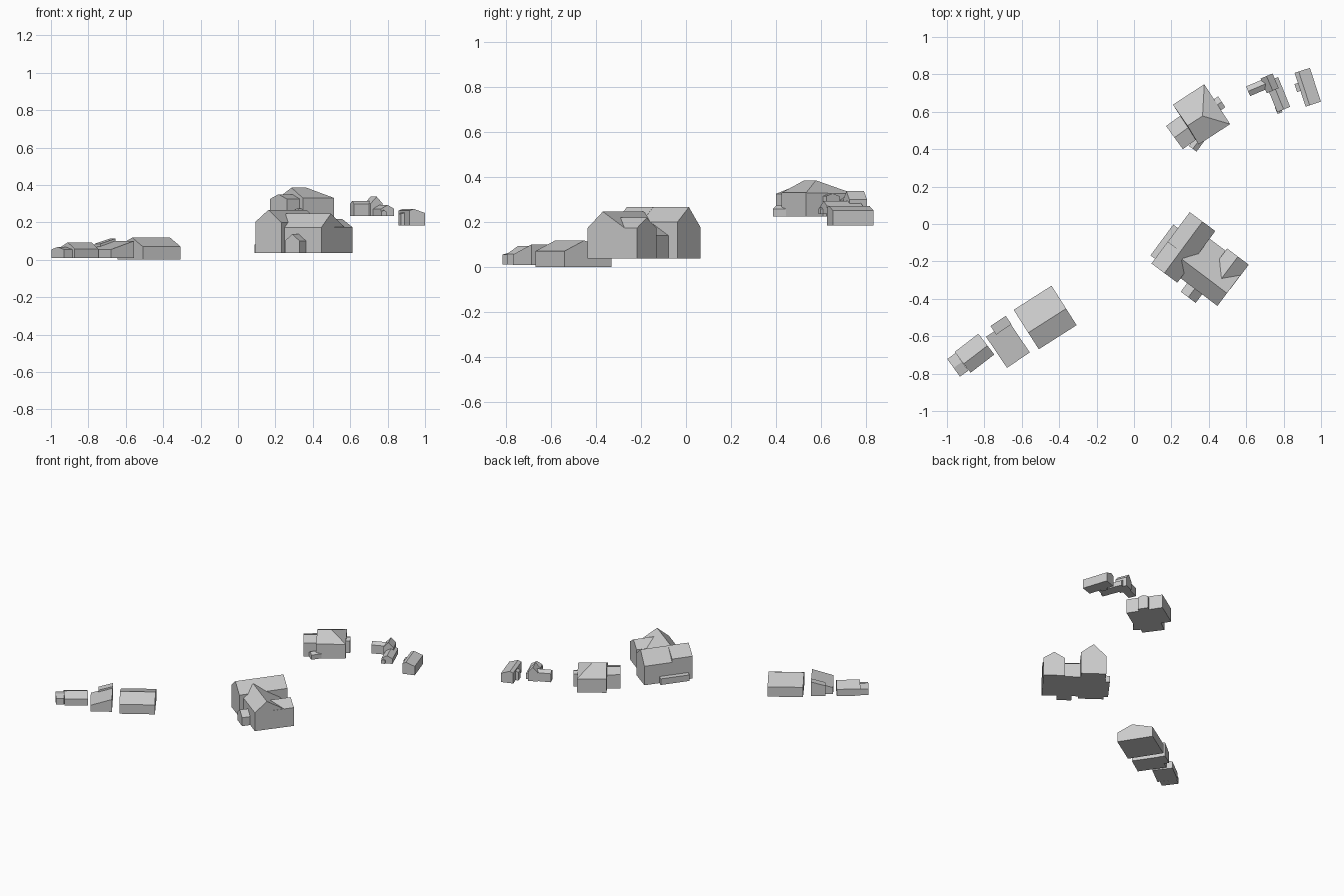
import bpy, bmesh
from math import radians, cos, sin
from mathutils import Vector

if "Cube" in bpy.data.objects:
    bpy.data.objects.remove(bpy.data.objects["Cube"])


def building(name, x, y, angle, length, width, base, eaves, ridge,
             offset=0.0, hips=(0.0, 0.0)):
    """Walls plus a pitched roof; ridge runs along the angle.
    eaves = (left, right) heights; offset moves the ridge sideways."""
    a = radians(angle)
    along, side = Vector((cos(a), sin(a), 0)), Vector((-sin(a), cos(a), 0))
    centre = Vector((x, y, 0))
    bm = bmesh.new()

    def vert(u, v, z):
        return bm.verts.new(centre + along * u + side * v + Vector((0, 0, z)))

    l, w = length / 2, width / 2
    plan = [(-l, -w), (l, -w), (l, w), (-l, w)]
    low = [vert(u, v, base) for u, v in plan]
    top = [vert(u, v, eaves[0] if v > 0 else eaves[1]) for u, v in plan]
    r0 = vert(-l + hips[0], offset, ridge)
    r1 = vert(l - hips[1], offset, ridge)
    bm.faces.new(low[::-1])
    for i in range(4):
        j = (i + 1) % 4
        bm.faces.new((low[i], low[j], top[j], top[i]))
    bm.faces.new((top[0], top[1], r1, r0))
    bm.faces.new((top[2], top[3], r0, r1))
    bm.faces.new((top[1], top[2], r1))
    bm.faces.new((top[3], top[0], r0))
    bmesh.ops.remove_doubles(bm, verts=bm.verts, dist=0.0005)
    bmesh.ops.recalc_face_normals(bm, faces=bm.faces)
    mesh = bpy.data.meshes.new(name)
    bm.to_mesh(mesh)
    bm.free()
    obj = bpy.data.objects.new(name, mesh)
    bpy.context.collection.objects.link(obj)


# Row of three low buildings at the front left
building("row_barn", -.475, -.50, 32.5, .24, .25, 0, (.073, .070), .118, -.02)
building("row_shed", -.674, -.645, 124, .20, .147, .008, (.055, .10), .10, -.0735)
building("row_shed_back", -.711, -.541, 124, .055, .098, .008, (.085, .113), .113, -.049)
building("row_cottage", -.853, -.691, 37.5, .16, .14, .01, (.060, .058), .093, -.01)
building("row_cottage_lean_to", -.942, -.753, 36, .055, .116, .01, (.055, .055), .068)

# Large central house
building("house_back_wing", .2645, -.1245, 53.5, .342, .17, .037, (.178, .20), .266)
building("house_raised_eave", .206, -.204, 53.5, .146, .172, .037, (.203, .20), .2665)
building("house_rear_bay", .174, -.104, 53.5, .205, .062, .037, (.082, .09), .09, -.031)
building("house_front_wing", .405, -.243, -37, .30, .262, .037, (.14, .173), .246, -.046)
building("house_dormer_wing", .507, -.239, 53, .162, .144, .037, (.173, .173), .219)
building("house_porch", .326, -.344, 53, .12, .10, .037, (.10, .10), .137)

# Hipped house behind it
building("villa_main", .361, .586, 33, .20, .254, .224, (.325, .33), .385, -.01, (.004, .10))
building("villa_left_wing", .273, .503, 36, .14, .153, .224, (.325, .325), .35)
building("villa_side_bay", .446, .638, 33, .055, .07, .224, (.315, .315), .327)
building("villa_porch", .335, .43, 54, .07, .05, .224, (.258, .258), .274)

# L-shaped cottage at the back right
building("cottage_left_bar", .67, .735, 23, .13, .056, .235, (.298, .298), .315)
building("cottage_cross_gable", .725, .752, -67, .085, .07, .235, (.30, .30), .337)
building("cottage_right_bar", .768, .692, -68, .172, .075, .235, (.272, .272), .293)
building("cottage_porch", .773, .612, -68, .04, .028, .235, (.258, .258), .265)

# Outlying building at the far right
building("outbuilding", .929, .731, -72, .19, .086, .184, (.25, .262), .272, -.02)
building("outbuilding_bay", .884, .733, -72, .045, .04, .184, (.25, .245), .252)
